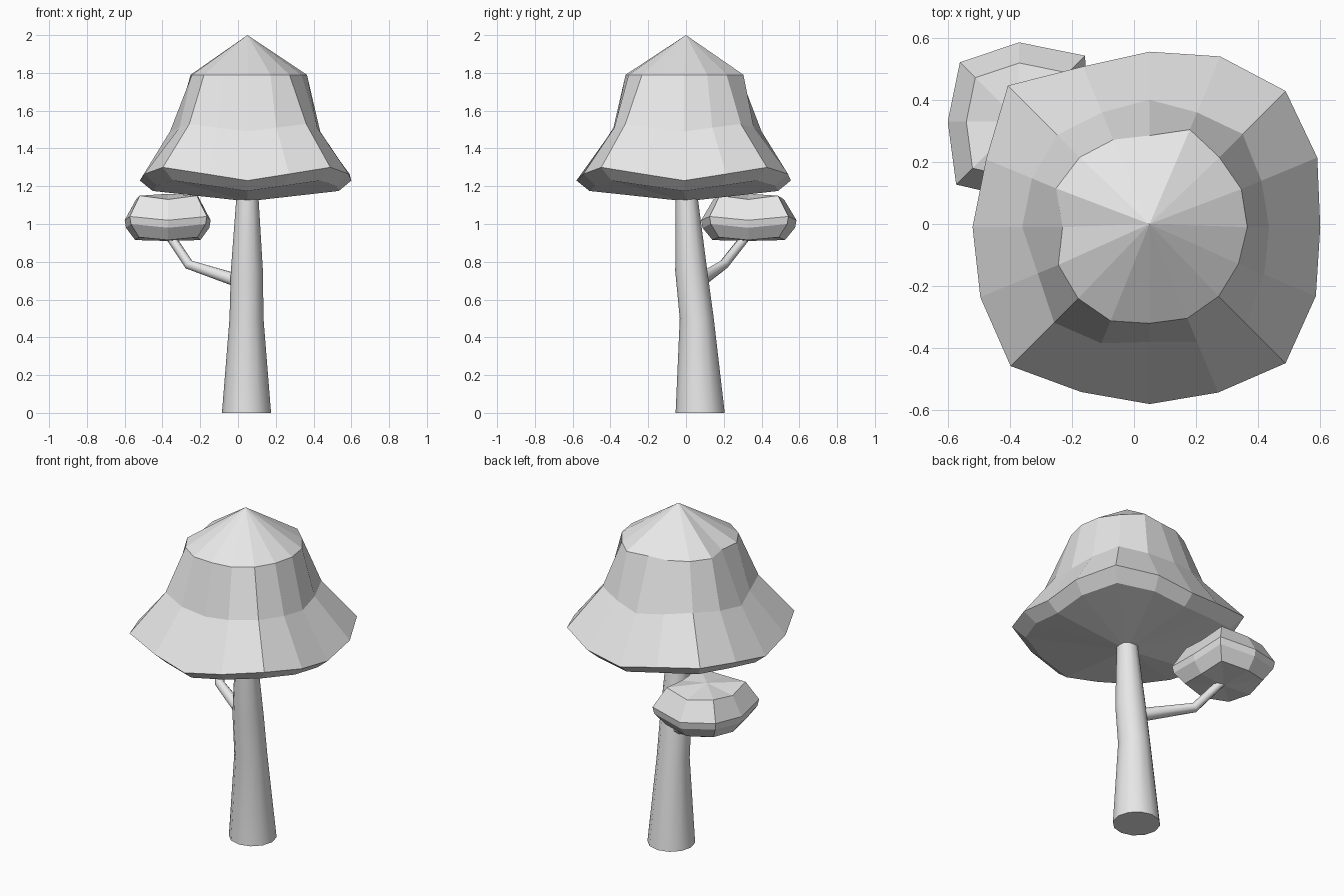
import bpy, bmesh
from math import cos, sin, tau
from mathutils import Vector

cube = bpy.data.objects.get("Cube")
if cube:
    bpy.data.objects.remove(cube, do_unlink=True)

grey = bpy.data.materials.new("plain_grey")
grey.use_nodes = True
grey.diffuse_color = (0.8, 0.8, 0.8, 1)
grey.node_tree.nodes["Principled BSDF"].inputs["Base Color"].default_value = grey.diffuse_color


def ring(centre, radii, low, high, scale=1.0):
    """Closed loop of points; height swings from low at the mid-sides to high at the corners."""
    count = len(radii)
    points = []
    for i, radius in enumerate(radii):
        angle = tau * i / count
        height = low + (high - low) * sin(2 * angle) ** 2
        points.append(Vector((centre[0] + radius * scale * cos(angle),
                              centre[1] + radius * scale * sin(angle), height)))
    return points


def loft(name, rings, bottom=None, top=None, smooth=False):
    """Skin a stack of loops, closing each end with a fan to a point or a flat face."""
    bm = bmesh.new()
    loops = [[bm.verts.new(p) for p in points] for points in rings]
    count = len(loops[0])
    for a, b in zip(loops, loops[1:]):
        for i in range(count):
            j = (i + 1) % count
            bm.faces.new((a[i], a[j], b[j], b[i]))
    for loop, tip in ((loops[0], bottom), (loops[-1], top)):
        if tip is None:
            bm.faces.new(loop)
        else:
            v = bm.verts.new(tip)
            for i in range(count):
                bm.faces.new((loop[i], loop[(i + 1) % count], v))
    bmesh.ops.recalc_face_normals(bm, faces=bm.faces)
    mesh = bpy.data.meshes.new(name)
    bm.to_mesh(mesh)
    bm.free()
    mesh.materials.append(grey)
    obj = bpy.data.objects.new(name, mesh)
    bpy.context.collection.objects.link(obj)
    if smooth:
        bpy.ops.object.select_all(action="DESELECT")
        obj.select_set(True)
        bpy.context.view_layer.objects.active = obj
        bpy.ops.object.shade_smooth_by_angle(angle=0.9)
    return obj


def tube(name, path, sides, level=False):
    """Tapered tube along (point, radius) pairs."""
    points = [Vector(p) for p, r in path]
    rings = []
    for k, (p, radius) in enumerate(path):
        along = points[min(k + 1, len(points) - 1)] - points[max(k - 1, 0)]
        turn = Vector((0, 0, 1)).rotation_difference(along)
        loop = []
        for i in range(sides):
            offset = Vector((cos(tau * i / sides), sin(tau * i / sides), 0)) * radius
            loop.append(points[k] + (offset if level else turn @ offset))
        rings.append(loop)
    return loft(name, rings, smooth=True)


# Large bell-shaped cap: irregular rim, waist and shoulder
rim = [.55, .585, .62, .595, .565, .56, .645, .57,
       .57, .59, .633, .575, .57, .577, .62, .58]
waist = [.385, .39, .424, .40, .41, .40, .42, .41,
         .41, .39, .435, .405, .37, .40, .44, .40]
shoulder = [.315, .32, .318, .34, .295, .305, .318, .326,
            .28, .318, .325, .327, .31, .318, .315, .31]
axis = (.05, -.01)
loft("large_cap", [
    ring(axis, rim, 1.175, 1.23, .88),
    ring(axis, rim, 1.23, 1.3),
    ring(axis, waist, 1.49, 1.53),
    ring(axis, shoulder, 1.79, 1.79),
], bottom=(.05, 0, 1.12), top=(.05, 0, 2))

# Small boxy cap on the side branch
edge = [.225, .30, .255, .27, .23, .287, .25, .29]
hub = (-.37, .33)
loft("small_cap", [
    ring(hub, edge, .915, .93, .76),
    ring(hub, edge, .98, 1.0, .97),
    ring(hub, edge, 1.02, 1.04),
    ring(hub, edge, 1.13, 1.15, .74),
], bottom=(-.37, .32, .91), top=(-.37, .33, 1.16))

# Leaning trunk
tube("trunk", [((.045, .075, 0), .13), ((.045, .057, .5), .09),
               ((.047, .028, .75), .085), ((.05, .003, 1.15), .058)], 12, level=True)

# Bent side branch
tube("branch", [((.03, .06, .69), .038), ((-.26, .2, .785), .027),
                ((-.37, .33, .95), .025)], 8)
